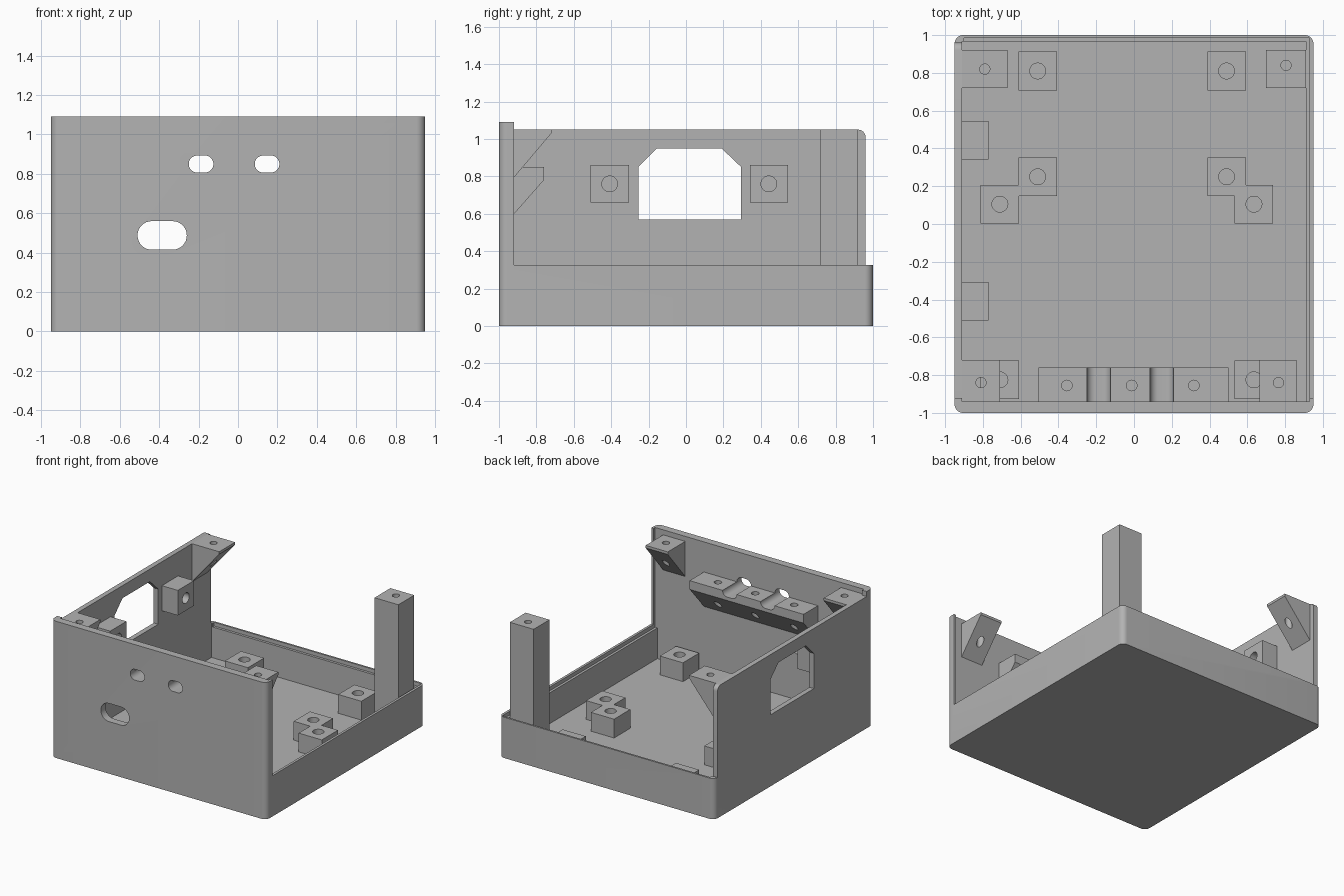
import bpy, bmesh, math
from mathutils import Vector

cube = bpy.data.objects.get("Cube")
if cube:
    bpy.data.objects.remove(cube, do_unlink=True)

grey = bpy.data.materials.new("plain_grey")
grey.use_nodes = True
COLOUR = (0.45, 0.45, 0.45, 1)
grey.diffuse_color = COLOUR
grey.node_tree.nodes["Principled BSDF"].inputs["Base Color"].default_value = COLOUR

PLACE = {
    "x": lambda u, v, w: (w, u, v),
    "y": lambda u, v, w: (u, w, v),
    "z": lambda u, v, w: (u, v, w),
}


def prism(name, outline, axis, start, end):
    """Extrude a flat outline along one axis."""
    bm = bmesh.new()
    face = bm.faces.new([bm.verts.new(PLACE[axis](u, v, start)) for u, v in outline])
    out = bmesh.ops.extrude_face_region(bm, geom=[face])
    verts = [g for g in out["geom"] if isinstance(g, bmesh.types.BMVert)]
    bmesh.ops.translate(bm, verts=verts, vec=Vector(PLACE[axis](0, 0, end - start)))
    bmesh.ops.recalc_face_normals(bm, faces=bm.faces)
    mesh = bpy.data.meshes.new(name)
    bm.to_mesh(mesh)
    bm.free()
    mesh.materials.append(grey)
    ob = bpy.data.objects.new(name, mesh)
    bpy.context.collection.objects.link(ob)
    return ob


def rounded(u0, u1, v0, v1, r, steps=8):
    """Outline of a rectangle with rounded corners."""
    pts = []
    corners = [(u1 - r, v1 - r), (u0 + r, v1 - r), (u0 + r, v0 + r), (u1 - r, v0 + r)]
    for i, (cu, cv) in enumerate(corners):
        for k in range(steps + 1):
            a = math.pi / 2 * (i + k / steps)
            pts.append((cu + r * math.cos(a), cv + r * math.sin(a)))
    return pts


def circle(u, v, r, n=24):
    return [(u + r * math.cos(math.tau * k / n), v + r * math.sin(math.tau * k / n))
            for k in range(n)]


def box(name, x0, x1, y0, y1, z0, z1):
    return prism(name, [(x0, y0), (x1, y0), (x1, y1), (x0, y1)], "z", z0, z1)


def cut(ob, *cutters):
    """Subtract the cutters and discard them."""
    for c in cutters:
        mod = ob.modifiers.new("cut", "BOOLEAN")
        mod.operation = "DIFFERENCE"
        mod.solver = "EXACT"
        mod.object = c
        bpy.context.view_layer.update()
        graph = bpy.context.evaluated_depsgraph_get()
        mesh = bpy.data.meshes.new_from_object(ob.evaluated_get(graph))
        ob.modifiers.clear()
        ob.data = mesh
        bpy.data.objects.remove(c, do_unlink=True)
    return ob


def smooth(ob):
    bpy.ops.object.select_all(action="DESELECT")
    ob.select_set(True)
    bpy.context.view_layer.objects.active = ob
    bpy.ops.object.shade_smooth_by_angle(angle=math.radians(30))


def bore(x, y, r, z0, z1):
    return prism("bore", circle(x, y, r), "z", z0, z1)


FLOOR, RIM, WALL, TOP = 0.05, 0.325, 1.05, 1.09

# Case: tall front and right-hand walls, low rim on the other two sides
case = prism("case_shell", rounded(-0.95, 0.95, -1, 1, 0.045), "z", 0, TOP)
back_corner = [(0.92 + 0.04 * math.sin(a), 1.01 + 0.04 * math.cos(a))
               for a in [math.pi / 2 * k / 6 for k in range(7)]]
back_corner += [(0.96, RIM), (1.2, RIM), (1.2, 1.2), (0.92, 1.2)]
cut(case,
    box("cavity", -0.91, 0.91, -0.94, 0.965, FLOOR, 2),
    box("lid_recess", -0.9, 0.93, -0.94, 0.985, RIM - 0.03, 2),
    box("open_sides", -0.91, 2, -0.92, 2, RIM, 2),
    box("wall_top", -2, 0, -0.92, 2, WALL, 2),
    prism("wall_end", back_corner, "x", -1.2, -0.8))

# Openings in the front wall and the side window
SLOTS = [(-0.25, -0.125), (0.085, 0.21)]


def slot_cutters():
    return [prism("slot", rounded(a, b, 0.807, 0.893, 0.0425), "y", -1.2, -0.7)
            for a, b in SLOTS]


window = [(-0.255, 0.57), (0.295, 0.57), (0.295, 0.85), (0.19, 0.95),
          (-0.155, 0.95), (-0.255, 0.85)]
cut(case, *slot_cutters(),
    prism("port", rounded(-0.51, -0.26, 0.415, 0.56, 0.072), "y", -1.2, -0.8),
    prism("window", window, "x", -1.2, -0.8))
smooth(case)

# Board standoffs on the floor
H = 0.102
for i, (x, y) in enumerate([(-0.51, 0.81), (0.49, 0.81), (-0.51, 0.25), (0.49, 0.25),
                            (-0.71, 0.105), (0.635, 0.105), (-0.71, -0.825), (0.635, -0.825)]):
    s = box(f"standoff_{i + 1}", x - H, x + H, y - H, y + H, FLOOR - 0.02, 0.2)
    smooth(cut(s, bore(x, y, 0.042, FLOOR + 0.01, 0.3)))

# Blocks on the side wall beside the window
for name, y in [("front", -0.408), ("back", 0.443)]:
    b = box(f"side_block_{name}", -0.93, -0.77, y - H, y + H, 0.66, 0.86)
    smooth(cut(b, prism("bore", circle(y, 0.76, 0.042), "x", -0.89, -0.6)))

# Corner post
post = box("corner_post", 0.70, 0.91, 0.72, 0.92, FLOOR - 0.02, WALL)
smooth(cut(post, bore(0.805, 0.84, 0.027, 0.8, 1.2)))


# Sloped lid brackets at the other corners
def bracket(name, wall, reach, axis, start, end, hole):
    profile = [(wall, WALL), (reach, WALL), (reach, WALL - 0.02),
               (wall, WALL - 0.02 - (reach - wall) * 1.18)]
    ob = prism(name, profile, axis, start, end)
    smooth(cut(ob, bore(*hole, 0.027, 0.5, 1.2)))


bracket("bracket_front_left", -0.945, -0.72, "x", 0.665, 0.86, (0.765, -0.84))
bracket("bracket_front_right", -0.945, -0.72, "x", -0.93, -0.71, (-0.81, -0.84))
bracket("bracket_back_right", -0.92, -0.67, "y", 0.72, 0.92, (-0.79, 0.82))

# Grooved clamp rail behind the front slots
rail = prism("clamp_rail", [(-0.945, 0.85), (-0.76, 0.85), (-0.76, 0.78), (-0.945, 0.57)],
             "x", -0.505, 0.5)
cut(rail, *slot_cutters(), *[bore(x, -0.855, 0.028, 0.4, 1) for x in (-0.355, -0.012, 0.317)])
smooth(rail)
